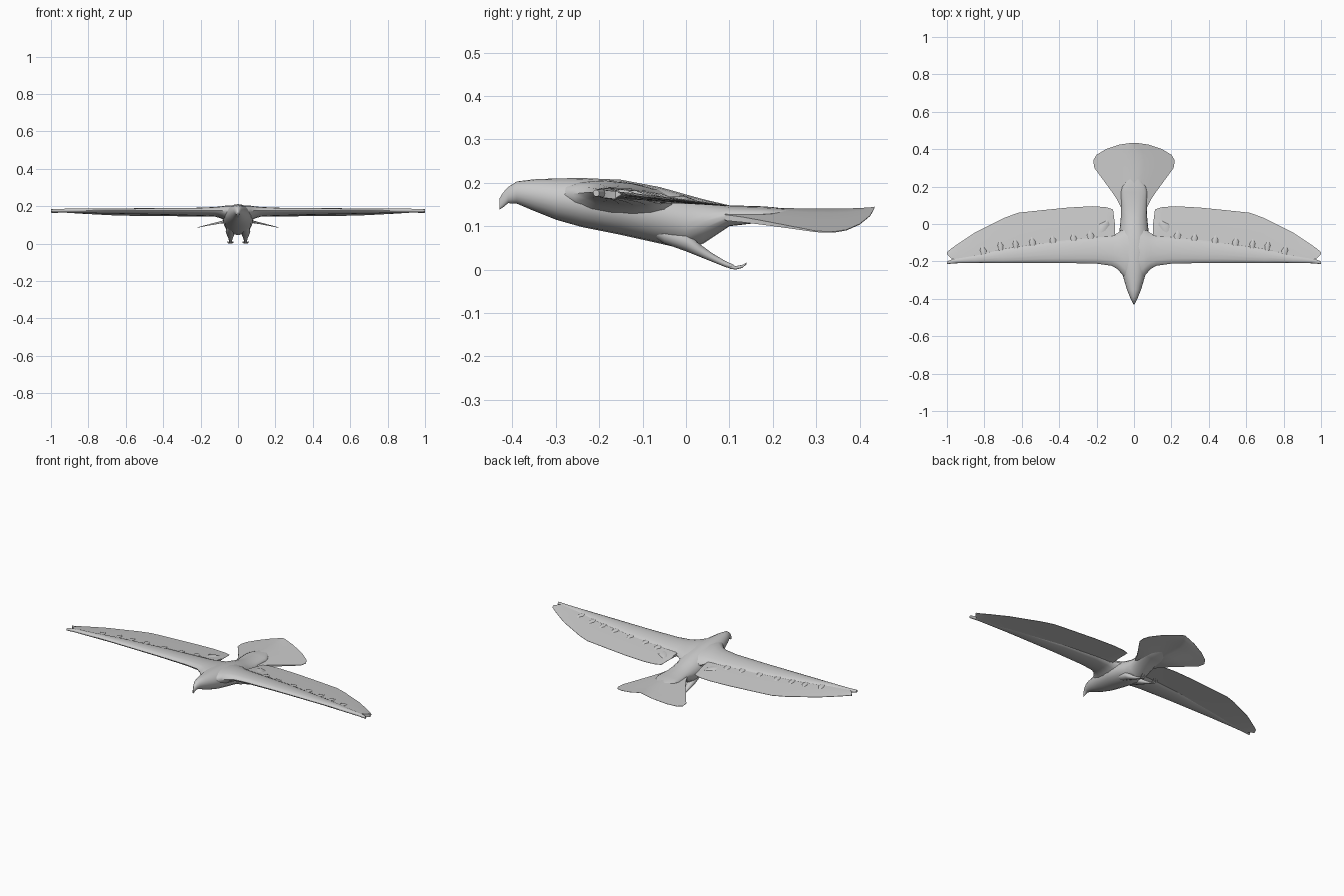
import bpy, bmesh, math

cube = bpy.data.objects.get("Cube")
if cube:
    bpy.data.objects.remove(cube, do_unlink=True)

TONE = (0.59, 0.59, 0.59, 1)
grey = bpy.data.materials.new("plain_grey")
grey.use_nodes = True
grey.diffuse_color = TONE
grey.node_tree.nodes["Principled BSDF"].inputs["Base Color"].default_value = TONE


def loft(name, rings, mirror=False, angle=50):
    """Skin a list of closed rings and cap both ends."""
    bm = bmesh.new()
    rows = [[bm.verts.new(p) for p in ring] for ring in rings]
    n = len(rows[0])
    for a, b in zip(rows, rows[1:]):
        for i in range(n):
            j = (i + 1) % n
            bm.faces.new((a[i], a[j], b[j], b[i]))
    bm.faces.new(rows[0])
    bm.faces.new(rows[-1][::-1])
    bmesh.ops.recalc_face_normals(bm, faces=bm.faces)
    mesh = bpy.data.meshes.new(name)
    bm.to_mesh(mesh)
    bm.free()
    mesh.materials.append(grey)
    obj = bpy.data.objects.new(name, mesh)
    bpy.context.collection.objects.link(obj)
    bpy.ops.object.select_all(action='DESELECT')
    obj.select_set(True)
    bpy.context.view_layer.objects.active = obj
    bpy.ops.object.shade_smooth_by_angle(angle=math.radians(angle))
    if mirror:
        obj.modifiers.new("mirror", 'MIRROR').use_mirror_merge = False


def oval_y(cx, y, low, high, half, n=20):
    """Oval ring facing along y."""
    mid, tall = (low + high) / 2, (high - low) / 2
    return [(cx + half * math.cos(t), y, mid + tall * math.sin(t))
            for t in (2 * math.pi * i / n for i in range(n))]


def oval_x(x, front, back, mid, tall, n=14):
    """Oval ring facing along x, tilted down towards the back."""
    cy, half = (front + back) / 2, (back - front) / 2
    return [(x, cy + half * math.cos(t), mid + tall * math.sin(t) - 0.1 * half * math.cos(t))
            for t in (2 * math.pi * i / n for i in range(n))]


def sheet_z(y):
    """Height of the flight feathers, falling towards the trailing edge."""
    return .157 - .107 * y


# Body with hooked beak, head, breast and rump: y, low, high, half width
body = [(-.43, .138, .163, .003), (-.422, .143, .177, .007), (-.41, .153, .19, .013),
        (-.39, .152, .203, .022), (-.35, .135, .208, .038), (-.3, .115, .21, .053),
        (-.24, .098, .211, .07), (-.15, .08, .207, .082), (-.06, .06, .19, .08),
        (0, .046, .173, .074), (.04, .06, .162, .07), (.1, .1, .148, .068),
        (.17, .108, .146, .07), (.2, .114, .144, .062), (.24, .128, .139, .03)]
loft("body", [oval_y(0, *r) for r in body])

# Thick wing arms, swelling into the shoulders: x, front, back, mid height, half thickness
arm = [(.02, -.31, -.0, .155, .048), (.05, -.288, -.02, .159, .044), (.07, -.262, -.035, .163, .038),
       (.09, -.24, -.05, .167, .031), (.12, -.223, -.06, .17, .025), (.2, -.212, -.065, .17, .021),
       (.4, -.208, -.085, .172, .017), (.7, -.208, -.13, .175, .013), (.85, -.208, -.165, .176, .012),
       (.95, -.21, -.18, .176, .01), (1, -.214, -.2, .176, .008)]
loft("wing_arms", [oval_x(*r) for r in arm], mirror=True)

# Thin flight feather sheets: x, front, trailing edge
sheet = [(.102, -.06, 0), (.112, -.08, .078), (.15, -.12, .09), (.22, -.16, .095),
         (.35, -.18, .088), (.5, -.18, .073), (.62, -.18, .06), (.69, -.18, .034),
         (.75, -.18, .004), (.85, -.19, -.045), (.94, -.195, -.105), (.975, -.185, -.13),
         (1, -.163, -.15)]


def feather_ring(x, front, back):
    """Slim wedge that closes on the trailing edge."""
    mid = front + .45 * (back - front)
    upper = [(x, front, sheet_z(front) + .006), (x, mid, sheet_z(mid) + .006),
             (x, back, sheet_z(back) + .001)]
    lower = [(x, back, sheet_z(back) - .001), (x, mid, sheet_z(mid) - .006),
             (x, front, sheet_z(front) - .012)]
    return upper + lower


loft("wing_feathers", [feather_ring(*r) for r in sheet], mirror=True, angle=30)

# Covert feather tips raised along the back of each arm: x, tip y, half width, sideways lean
coverts = [(.18, .02, .03, -.04), (.23, -.035, .02, .005), (.32, -.05, .018, .006),
           (.43, -.06, .018, .006), (.54, -.07, .018, .006), (.63, -.08, .016, .006),
           (.71, -.09, .016, .008), (.8, -.115, .018, .012)]
for i, (x, tip, half, lean) in enumerate(coverts):
    root, crest, z = tip - .08, tip - .025, sheet_z(tip)
    tuft = [(x, root, z, z + .012, half * .6), (x + lean * .5, crest, z, z + .016, half),
            (x + lean, tip, z, z + .006, .004)]
    loft(f"covert_tips_{i + 1}", [oval_y(*r, n=8) for r in tuft], mirror=True)

# Fanned tail, drooping to both sides: y, half width, thickness
tail = [(.09, .07, .03), (.13, .09, .027), (.17, .117, .022), (.24, .168, .013), (.3, .212, .006),
        (.34, .218, .005), (.37, .2, .004), (.4, .15, .004), (.425, .075, .003), (.434, .01, .002)]
steps = [i / 4 - 1 for i in range(9)]


def tail_ring(y, half, thick):
    """Shallow tent, thickest along the middle."""
    roof = lambda s: .145 - .265 * half * max(abs(s), .08)
    top = [(s * half, y, roof(s)) for s in steps]
    under = [(s * half, y, roof(s) - thick * (1.05 - .6 * abs(s))) for s in reversed(steps)]
    return top + under


loft("tail_fan", [tail_ring(*r) for r in tail], angle=30)

# Trailing legs: x, y, low, high, half width
leg = [(.035, -.1, .09, .12, .012), (.037, -.05, .06, .105, .025), (.04, 0, .042, .09, .026),
       (.04, .03, .03, .06, .018), (.04, .06, .018, .038, .011), (.04, .09, .006, .02, .008),
       (.04, .11, .001, .011, .007)]
loft("legs", [oval_y(*r, n=12) for r in leg], mirror=True)

# Curled toes, splayed out from the ankle
for name, dx in (("inner_toes", -.013), ("middle_toes", 0), ("outer_toes", .014)):
    toe = [(.04, .1, .002, .012, .005), (.04 + dx * .6, .115, 0, .008, .004),
           (.04 + dx, .13, .004, .011, .003), (.04 + dx, .139, .012, .016, .001)]
    loft(name, [oval_y(*r, n=8) for r in toe], mirror=True)
